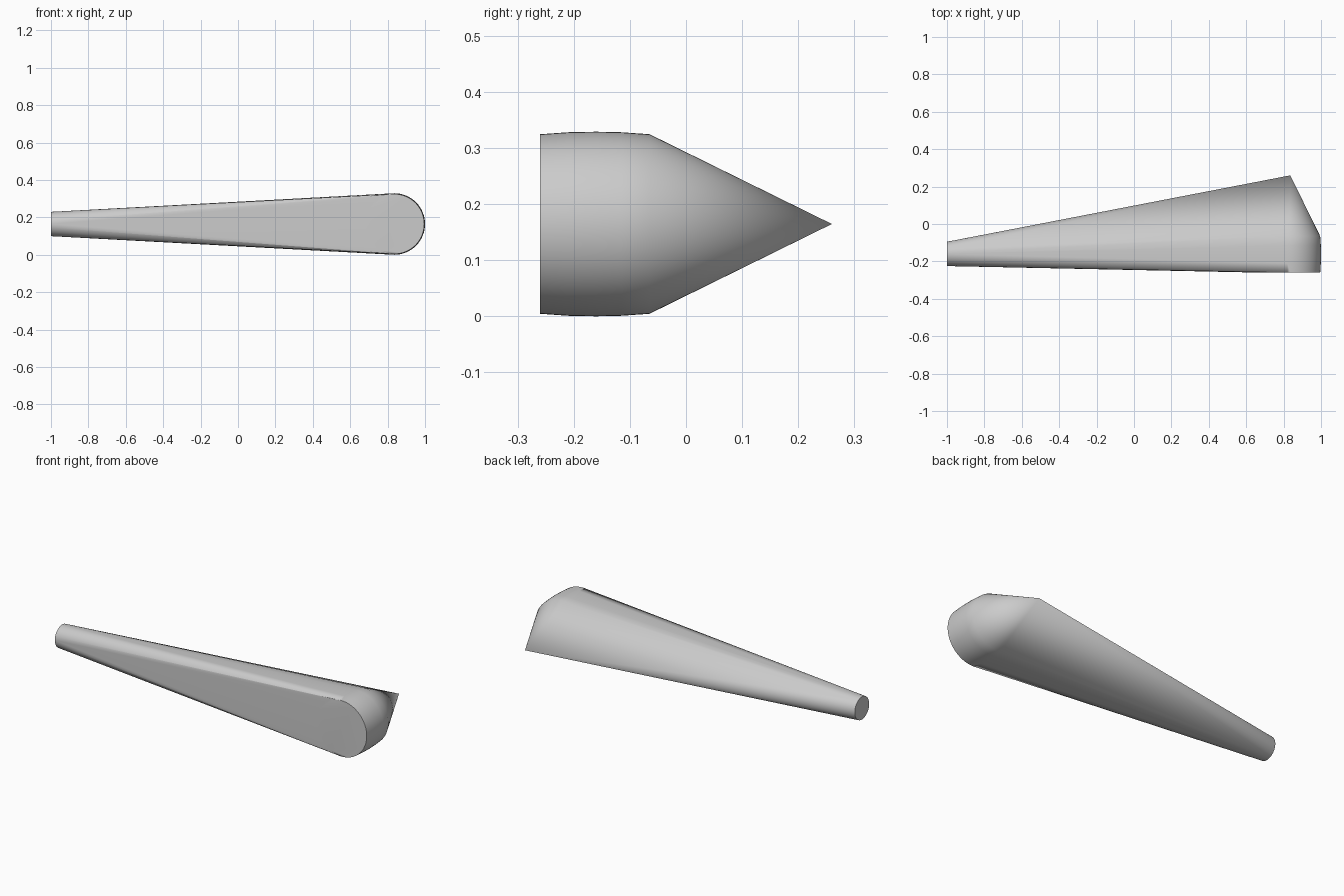
import bpy, bmesh, math

cube = bpy.data.objects.get("Cube")
if cube:
    bpy.data.objects.remove(cube, do_unlink=True)

SEGMENTS = 64
HEAD_X, MID_Z = 0.8355, 0.1645
TIP_Y = -0.16


def ring(bm, count, place):
    """Add a loop of loose points placed by a function of the angle."""
    for i in range(count):
        a = 2 * math.pi * i / count
        bm.verts.new(place(math.cos(a), math.sin(a)))


bm = bmesh.new()

# Slim round end, facing -x
ring(bm, SEGMENTS, lambda c, s: (-1, TIP_Y + 0.065 * c, MID_Z + 0.065 * s))

# Slightly barrelled head drum, its axis along y
for y, r in ((-0.26, 0.16), (-0.21, 0.1635), (TIP_Y, 0.1645), (-0.115, 0.1635), (-0.065, 0.16)):
    ring(bm, SEGMENTS, lambda c, s: (HEAD_X + r * c, y, MID_Z + r * s))

# Cone point at the back of the head
bm.verts.new((HEAD_X, 0.26, MID_Z))

# Stretch one skin over the round end, drum and point
hull = bmesh.ops.convex_hull(bm, input=bm.verts)
loose = [v for v in bm.verts if not v.link_faces]
bmesh.ops.delete(bm, geom=loose, context='VERTS')
bmesh.ops.dissolve_limit(bm, angle_limit=0.002, verts=bm.verts, edges=bm.edges)
bmesh.ops.recalc_face_normals(bm, faces=bm.faces)

mesh = bpy.data.meshes.new("tapered_body")
bm.to_mesh(mesh)
bm.free()
body = bpy.data.objects.new("tapered_body", mesh)
bpy.context.collection.objects.link(body)

# Plain grey finish
grey = bpy.data.materials.new("light_grey")
grey.use_nodes = True
color = (0.6, 0.6, 0.6, 1)
grey.diffuse_color = color
grey.node_tree.nodes["Principled BSDF"].inputs["Base Color"].default_value = color
mesh.materials.append(grey)

# Smooth curves, crisp rims
bpy.ops.object.select_all(action='DESELECT')
body.select_set(True)
bpy.context.view_layer.objects.active = body
bpy.ops.object.shade_smooth_by_angle(angle=math.radians(30))
